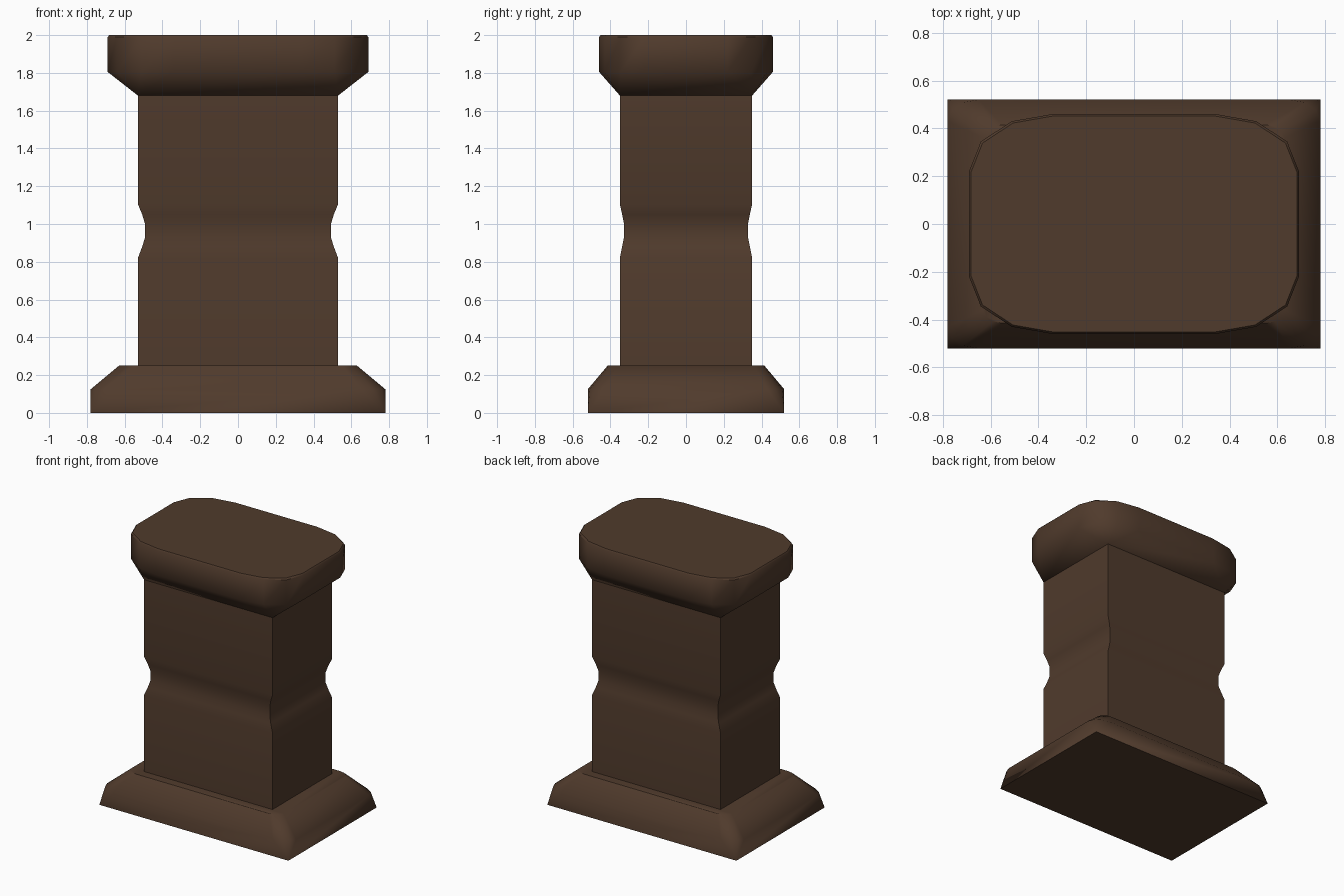
import bpy, bmesh, math

if "Cube" in bpy.data.objects:
    bpy.data.objects.remove(bpy.data.objects["Cube"])

wood = bpy.data.materials.new("dark_wood")
wood.diffuse_color = (0.08, 0.043, 0.025, 1)
wood.use_nodes = True
wood.node_tree.nodes["Principled BSDF"].inputs["Base Color"].default_value = wood.diffuse_color

# quarter-corner shape: fractions of the corner size, measured from the sharp corner
CORNER = [(0, 1), (0.14, 0.48), (0.51, 0.125), (1, 0)]


def ring(z, hx, hy, cx=0, cy=0):
    """Rectangular outline with four-point cut corners (cx, cy are corner sizes)."""
    quarter = [(hx - a * cx, hy - b * cy) for a, b in CORNER]
    pts = quarter + [(-x, y) for x, y in reversed(quarter)]
    pts += [(-x, -y) for x, y in pts]
    return [(x, y, z) for x, y in pts]


def loft(name, sections, angle):
    """Skin a stack of outlines and cap both ends."""
    bm = bmesh.new()
    rings = [[bm.verts.new(p) for p in ring(*s)] for s in sections]
    n = len(rings[0])
    for lo, hi in zip(rings, rings[1:]):
        for i in range(n):
            j = (i + 1) % n
            bm.faces.new((lo[i], lo[j], hi[j], hi[i]))
    bm.faces.new(rings[0][::-1])
    bm.faces.new(rings[-1])
    bmesh.ops.remove_doubles(bm, verts=bm.verts, dist=1e-4)
    bmesh.ops.recalc_face_normals(bm, faces=bm.faces)
    mesh = bpy.data.meshes.new(name)
    bm.to_mesh(mesh)
    bm.free()
    obj = bpy.data.objects.new(name, mesh)
    bpy.context.collection.objects.link(obj)
    mesh.materials.append(wood)
    bpy.ops.object.select_all(action='DESELECT')
    obj.select_set(True)
    bpy.context.view_layer.objects.active = obj
    bpy.ops.object.shade_smooth_by_angle(angle=math.radians(angle))
    return obj


# Base: square foot, softened corners above, sloping shoulder
loft("base", [
    (0, 0.78, 0.52),
    (0.125, 0.78, 0.52, 0.13, 0.09),
    (0.25, 0.63, 0.415, 0.08, 0.055),
], 45)

# Shaft: rectangular column with a waist groove
loft("shaft", [
    (0.25, 0.53, 0.35),
    (0.82, 0.53, 0.35),
    (0.88, 0.507, 0.338),
    (0.93, 0.492, 0.328),
    (1.00, 0.492, 0.328),
    (1.05, 0.507, 0.338),
    (1.105, 0.53, 0.35),
    (1.68, 0.53, 0.35),
], 40)

# Cap: flares from the shaft into a slab with rounded corners
loft("cap", [
    (1.68, 0.53, 0.35),
    (1.805, 0.69, 0.46, 0.35, 0.24),
    (1.99, 0.69, 0.46, 0.35, 0.24),
    (2.0, 0.682, 0.452, 0.345, 0.236),
], 40)
